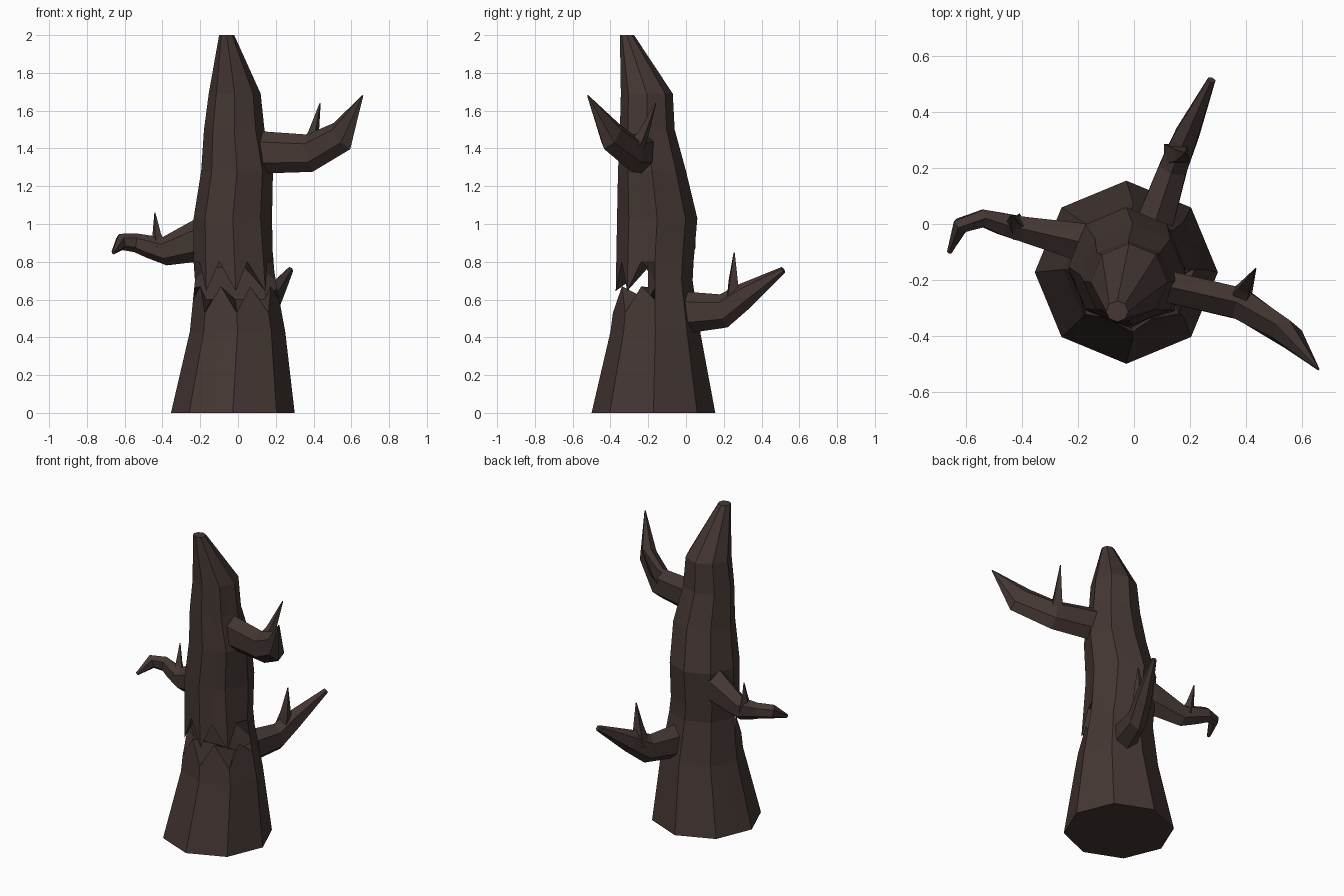
import bpy, bmesh, math
from mathutils import Vector

if "Cube" in bpy.data.objects:
    bpy.data.objects.remove(bpy.data.objects["Cube"])

bark = bpy.data.materials.new("bark")
bark.diffuse_color = (0.058, 0.038, 0.033, 1)
bark.use_nodes = True
bark.node_tree.nodes["Principled BSDF"].inputs["Base Color"].default_value = bark.diffuse_color


def finish(bm, name):
    bmesh.ops.recalc_face_normals(bm, faces=bm.faces)
    me = bpy.data.meshes.new(name)
    bm.to_mesh(me)
    bm.free()
    me.materials.append(bark)
    ob = bpy.data.objects.new(name, me)
    bpy.context.collection.objects.link(ob)
    return ob


def loft(bm, loops):
    """Skin a list of point loops and cap both ends."""
    rows = [[bm.verts.new(p) for p in loop] for loop in loops]
    n = len(rows[0])
    for a, b in zip(rows, rows[1:]):
        for i in range(n):
            j = (i + 1) % n
            bm.faces.new((a[i], a[j], b[j], b[i]))
    bm.faces.new(rows[0])
    bm.faces.new(rows[-1])


# Trunk outline: z, x min, x max, y min, y max
RINGS = [
    (0, -.355, .30, -.50, .155),
    (.43, -.255, .25, -.40, .075),
    (.70, -.228, .20, -.365, .035),
    (.80, -.235, .185, -.37, .04),
    (1.03, -.235, .18, -.365, .06),
    (1.28, -.195, .185, -.36, .0),
    (1.50, -.18, .14, -.35, -.06),
    (1.69, -.155, .12, -.345, -.07),
    (2.00, -.10, -.02, -.35, -.275),
]


def shell(k, z):
    """Point on the eight-sided trunk at column k (odd = middle of a side)."""
    for lo, hi in zip(RINGS, RINGS[1:]):
        if z <= hi[0]:
            break
    t = (z - lo[0]) / (hi[0] - lo[0])
    x0, x1, y0, y1 = [a + (b - a) * t for a, b in zip(lo[1:], hi[1:])]
    r = math.cos(math.pi / 8) if k % 2 else 1
    a = math.radians(k * 22.5 - 90)
    return Vector(((x0 + x1) / 2 + math.cos(a) * r * (x1 - x0) / 2,
                   (y0 + y1) / 2 + math.sin(a) * r * (y1 - y0) / 2, z))


def column(k):
    """One vertical line of the trunk; the front ones cross the jagged break."""
    if abs(k) <= 3:
        low, up = (.67, .80) if k % 2 else (.53, .645)
        core = []
        for z in (.60, .77):
            p = shell(k, z)
            core.append(Vector((-.03 + (p.x + .03) * .8, -.20, z)))
        mid = [shell(k, low), *core, shell(k, up)]
    else:
        mid = [shell(k, z) for z in (.60, .66, .70, .80)]
    return ([shell(k, 0), shell(k, .43)] + mid +
            [shell(k, z) for z in (1.03, 1.28, 1.5, 1.69, 2)])


# Trunk with broken, toothed front
bm = bmesh.new()
loft(bm, list(zip(*[column(k) for k in range(-7, 9)])))
finish(bm, "trunk")


def branch(name, sections, sides=6):
    """Tapered limb; each section is centre x, y, z, half height, half width."""
    pts = [Vector(s[:3]) for s in sections]
    loops = []
    for i, s in enumerate(sections):
        d = (pts[min(i + 1, len(pts) - 1)] - pts[max(i - 1, 0)]).normalized()
        side = d.cross(Vector((0, 0, 1))).normalized()
        up = side.cross(d)
        loops.append([pts[i] + side * math.cos(a) * s[4] + up * math.sin(a) * s[3]
                      for a in [math.tau * (j + .5) / sides for j in range(sides)]])
    bm = bmesh.new()
    loft(bm, loops)
    finish(bm, name)


# Branches
branch("right_branch", [
    (.06, -.21, 1.38, .115, .065), (.38, -.285, 1.375, .10, .065),
    (.55, -.395, 1.465, .09, .05), (.66, -.52, 1.68, .004, .004)])
branch("left_branch", [
    (-.12, -.08, .94, .13, .085), (-.39, -.02, .855, .075, .052),
    (-.47, .0, .88, .06, .045), (-.54, .02, .90, .05, .036),
    (-.62, -.005, .905, .045, .032), (-.66, -.10, .85, .012, .010)])
branch("back_branch", [
    (.06, -.04, .53, .115, .08), (.14, .20, .54, .09, .058),
    (.185, .31, .62, .07, .05), (.277, .515, .757, .018, .016)])

# Spurs on the branches
branch("right_spur", [(.375, -.27, 1.40, .05, .05), (.40, -.225, 1.48, .03, .03),
                      (.435, -.16, 1.64, .003, .003)], 4)
branch("left_spur", [(-.42, -.01, .87, .05, .05), (-.43, .005, .94, .025, .025),
                     (-.44, .03, 1.06, .003, .003)], 4)
branch("back_spur", [(.15, .25, .58, .06, .05), (.17, .25, .70, .032, .03),
                     (.182, .255, .85, .003, .003)], 4)
